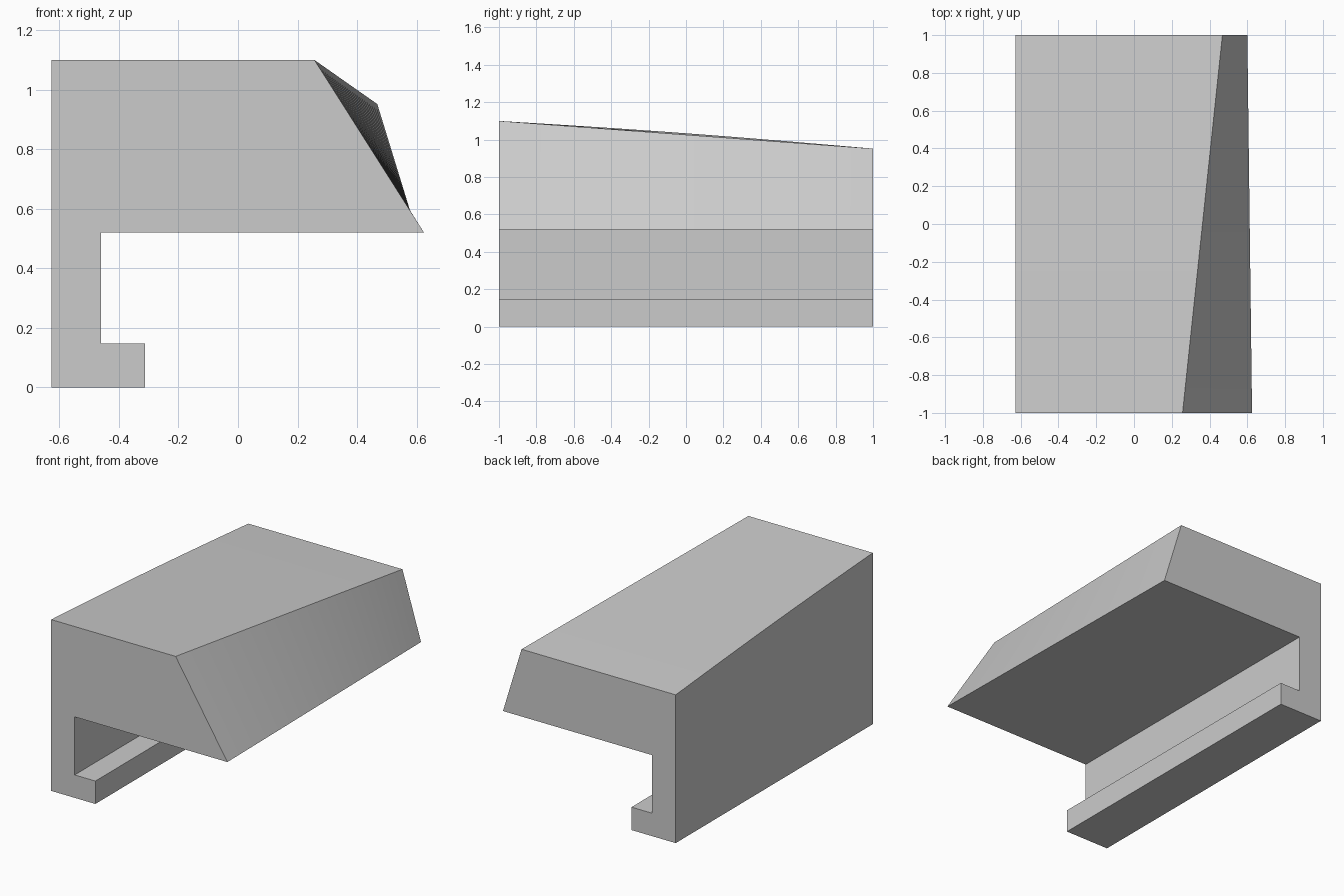
import bpy
import bmesh
import math

default = bpy.data.objects.get("Cube")
if default:
    bpy.data.objects.remove(default, do_unlink=True)

# Plain grey finish
grey = bpy.data.materials.new("plain_grey")
grey.use_nodes = True
colour = (0.6, 0.6, 0.6, 1)
grey.diffuse_color = colour
grey.node_tree.nodes["Principled BSDF"].inputs["Base Color"].default_value = colour

# Hooked cross-section, shared by both ends below the body
LEFT, FRONT, BACK, STEPS = -0.627, -1, 1, 24
hook = [(LEFT, 0), (-0.313, 0), (-0.313, 0.147), (-0.46, 0.147), (-0.46, 0.52)]
front_profile = hook + [(0.625, 0.52), (0.257, 1.1), (LEFT, 1.1)]
back_profile = hook + [(0.6, 0.52), (0.468, 0.952), (LEFT, 0.952)]


def section(t):
    """Cross-section at a fraction of the length, with a faintly crowned outer edge."""
    pts = [[a + (b - a) * t for a, b in zip(p, q)]
           for p, q in zip(front_profile, back_profile)]
    pts[-1][1] += 0.008 * math.sin(math.pi * t)
    return pts


# Loft the sections from front to back, then cap both ends
bm = bmesh.new()
rings = []
for i in range(STEPS + 1):
    t = i / STEPS
    y = FRONT + (BACK - FRONT) * t
    rings.append([bm.verts.new((x, y, z)) for x, z in section(t)])
for a, b in zip(rings, rings[1:]):
    for k in range(len(a)):
        n = (k + 1) % len(a)
        bm.faces.new((a[k], a[n], b[n], b[k]))
bm.faces.new(rings[0])
bm.faces.new(rings[-1])
bmesh.ops.recalc_face_normals(bm, faces=bm.faces)

mesh = bpy.data.meshes.new("hooked_rail")
bm.to_mesh(mesh)
bm.free()
mesh.materials.append(grey)
rail = bpy.data.objects.new("hooked_rail", mesh)
bpy.context.collection.objects.link(rail)

# Smooth the twisted slope while keeping the corners crisp
bpy.ops.object.select_all(action='DESELECT')
rail.select_set(True)
bpy.context.view_layer.objects.active = rail
bpy.ops.object.shade_smooth_by_angle(angle=math.radians(20))
